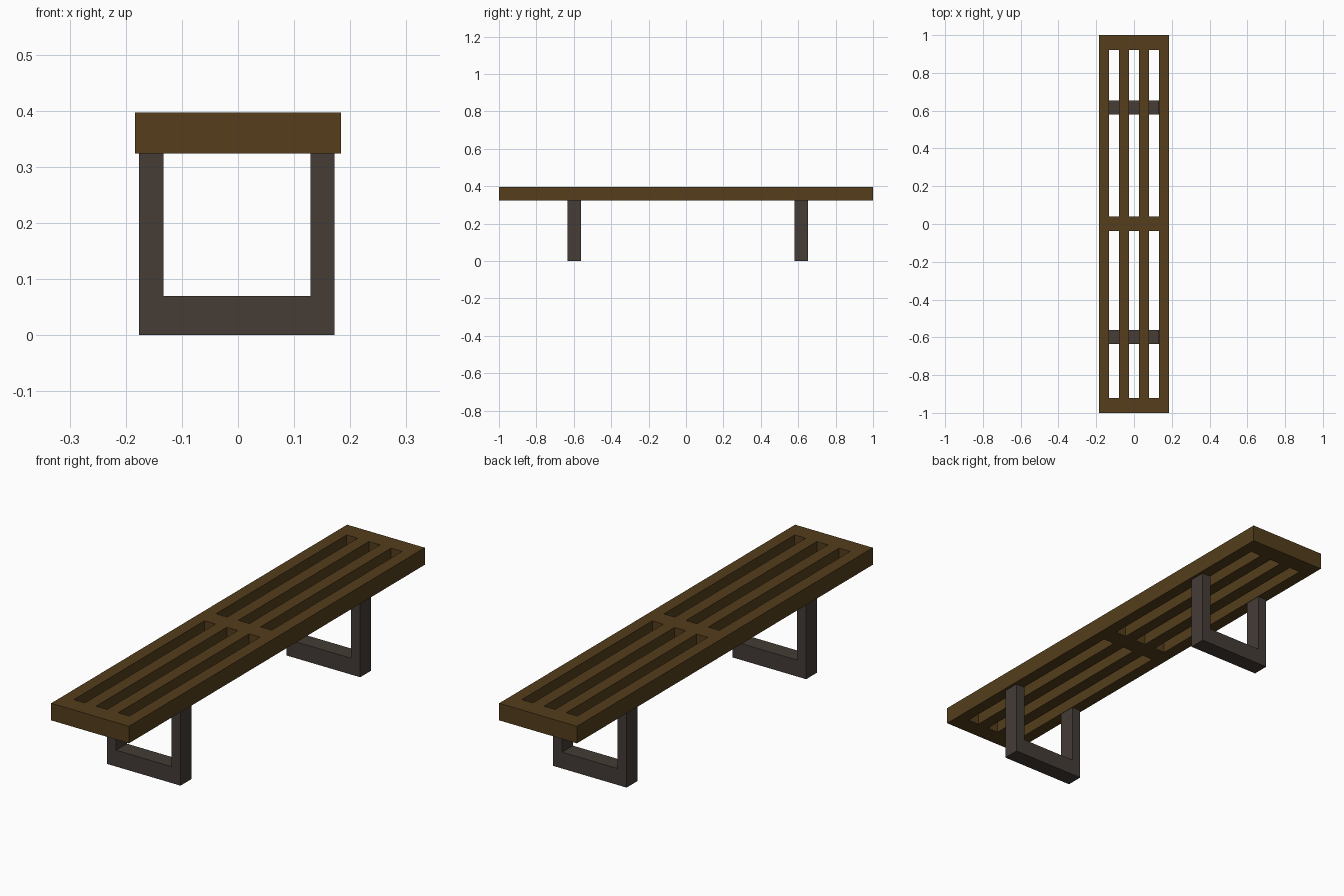
import bpy, bmesh

if "Cube" in bpy.data.objects:
    bpy.data.objects.remove(bpy.data.objects["Cube"])


def material(name, color):
    mat = bpy.data.materials.new(name)
    mat.diffuse_color = (*color, 1)
    mat.use_nodes = True
    mat.node_tree.nodes["Principled BSDF"].inputs["Base Color"].default_value = mat.diffuse_color
    return mat


def add_part(name, bm, mat):
    bmesh.ops.recalc_face_normals(bm, faces=bm.faces)
    mesh = bpy.data.meshes.new(name)
    bm.to_mesh(mesh)
    bm.free()
    obj = bpy.data.objects.new(name, mesh)
    bpy.context.collection.objects.link(obj)
    mesh.materials.append(mat)
    return obj


def thicken(bm, vector):
    """Extrude a flat sheet of faces into a closed solid."""
    sheet = list(bm.faces)
    top = bmesh.ops.extrude_face_region(bm, geom=sheet, use_keep_orig=True)["geom"]
    verts = [v for v in top if isinstance(v, bmesh.types.BMVert)]
    bmesh.ops.translate(bm, verts=verts, vec=vector)


wood = material("wood", (0.089, 0.048, 0.0116))
metal = material("metal", (0.058, 0.045, 0.037))

SEAT_LOW, SEAT_TOP, HALF_W = 0.324, 0.397, 0.184

# Slatted seat: flat grid of slats and cross bars with open slots, then thickened
xs = [-HALF_W + 2 * HALF_W * i / 7 for i in range(8)]
ys = [-1.0, -0.922, -0.038, 0.04, 0.922, 1.0]
bm = bmesh.new()
grid = [[bm.verts.new((x, y, SEAT_LOW)) for y in ys] for x in xs]
for i in range(7):
    for j in range(5):
        if i % 2 == 0 or j % 2 == 0:
            bm.faces.new((grid[i][j], grid[i + 1][j], grid[i + 1][j + 1], grid[i][j + 1]))
thicken(bm, (0, 0, SEAT_TOP - SEAT_LOW))
add_part("slatted_seat", bm, wood)

# U-shaped leg frames, extruded along y
profile = [(-0.176, 0), (0.172, 0), (0.172, SEAT_LOW), (0.129, SEAT_LOW),
           (0.129, 0.07), (-0.133, 0.07), (-0.133, SEAT_LOW), (-0.176, SEAT_LOW)]
for name, y in (("front_leg_frame", -0.634), ("back_leg_frame", 0.58)):
    bm = bmesh.new()
    bm.faces.new([bm.verts.new((x, y, z)) for x, z in profile])
    thicken(bm, (0, 0.073, 0))
    add_part(name, bm, metal)
